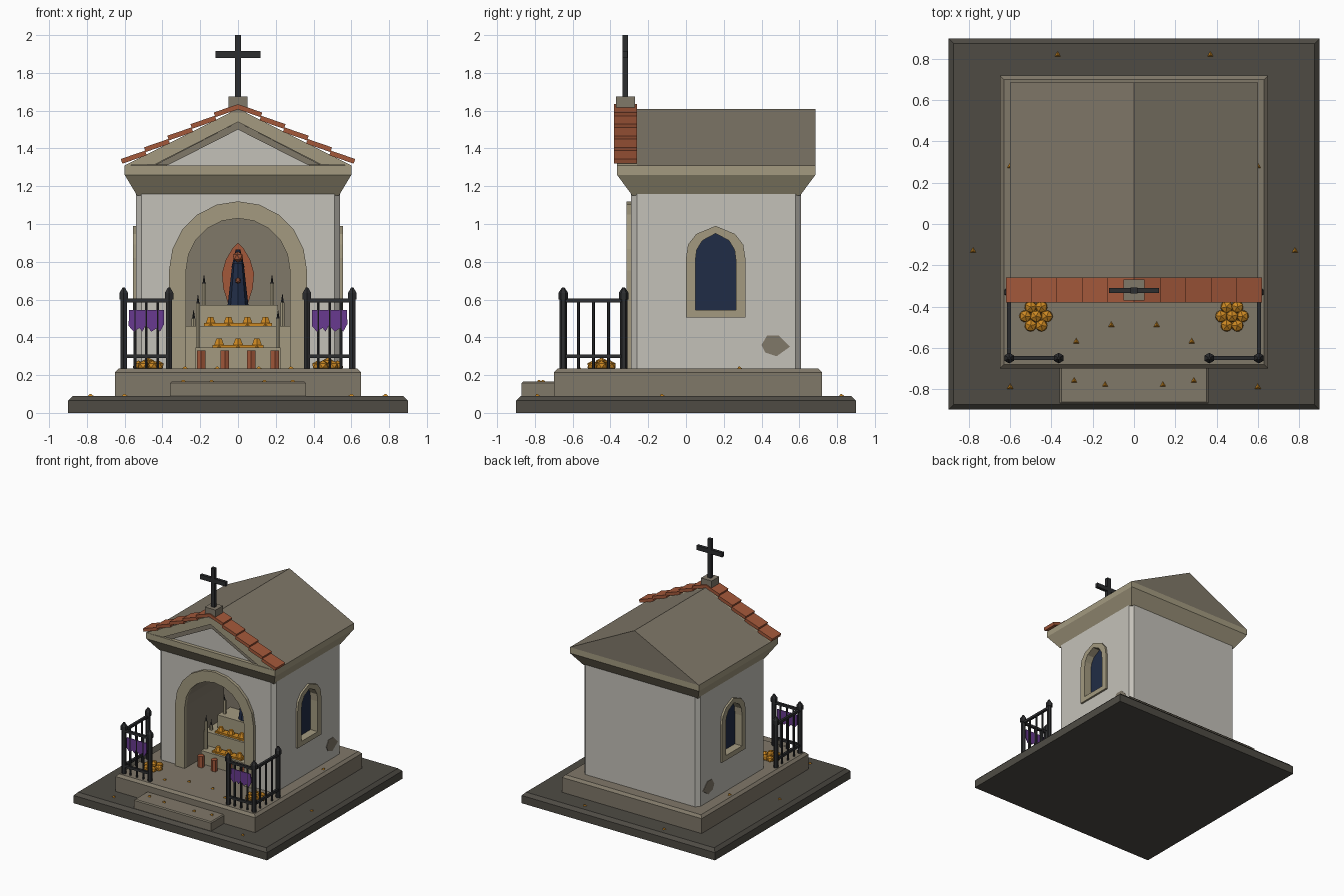
import bpy, bmesh, math, random
from mathutils import Matrix, Vector

random.seed(4)
cube = bpy.data.objects.get("Cube")
if cube:
    bpy.data.objects.remove(cube, do_unlink=True)


def material(name, hexa):
    rgb = [int(hexa[i:i + 2], 16) / 255 for i in (0, 2, 4)]
    lin = [c / 12.92 if c < 0.04 else ((c + 0.055) / 1.055) ** 2.4 for c in rgb]
    m = bpy.data.materials.new(name)
    m.use_nodes = True
    m.diffuse_color = (*lin, 1)
    m.node_tree.nodes["Principled BSDF"].inputs["Base Color"].default_value = (*lin, 1)
    return m


plaster = material("plaster", "c4c1b9")
trim = material("sandstone trim", "a39a80")
stone = material("grey stone", "807869")
paving = material("dark paving", "4e4b44")
clay = material("terracotta", "a3583a")
iron = material("black iron", "2c2d2f")
gold = material("marigold", "cc8822")
navy = material("navy", "202c46")
purple = material("purple cloth", "683a90")


def finish(name, bm, mat):
    bmesh.ops.recalc_face_normals(bm, faces=bm.faces)
    me = bpy.data.meshes.new(name)
    bm.to_mesh(me)
    bm.free()
    me.materials.append(mat)
    ob = bpy.data.objects.new(name, me)
    bpy.context.collection.objects.link(ob)
    return ob


def box(name, lo, hi, mat, bevel=0, edges=None, shrink=None, turn=0):
    """Box between two corners; optional bevel of top or upright edges, narrowed foot, tilt about y."""
    lo, hi = Vector(lo), Vector(hi)
    mid, size = (lo + hi) / 2, hi - lo
    bm = bmesh.new()
    bmesh.ops.create_cube(bm, size=1)
    for v in bm.verts:
        v.co = Vector(a * b for a, b in zip(v.co, size))
        if shrink and v.co.z < 0:
            v.co.x *= shrink[0]
            v.co.y *= shrink[1]
    if bevel:
        if edges == "upright":
            chosen = [e for e in bm.edges if abs(e.verts[0].co.z - e.verts[1].co.z) > 0.01]
        else:
            chosen = [e for e in bm.edges if all(v.co.z > 0 for v in e.verts)]
        bmesh.ops.bevel(bm, geom=chosen, offset=bevel, segments=1, affect="EDGES")
    bm.transform(Matrix.Translation(mid) @ Matrix.Rotation(turn, 4, "Y"))
    return finish(name, bm, mat)


def plate(name, pts, axis, a, b, mat):
    """Extrude a 2D outline (across, up) from a to b along x or y."""
    bm = bmesh.new()
    place = (lambda p: (a, p[0], p[1])) if axis == "x" else (lambda p: (p[0], a, p[1]))
    face = bm.faces.new([bm.verts.new(place(p)) for p in pts])
    moved = bmesh.ops.extrude_face_region(bm, geom=[face])["geom"]
    step = (b - a, 0, 0) if axis == "x" else (0, b - a, 0)
    bmesh.ops.translate(bm, vec=step, verts=[v for v in moved if isinstance(v, bmesh.types.BMVert)])
    return finish(name, bm, mat)


def spindle(name, x, y, z0, z1, r1, r2, mat, sides=6):
    bm = bmesh.new()
    bmesh.ops.create_cone(bm, cap_ends=True, segments=sides, radius1=r1, radius2=r2, depth=z1 - z0,
                          matrix=Matrix.Translation((x, y, (z0 + z1) / 2)))
    return finish(name, bm, mat)


def lump(name, x, y, z, r, mat, flat=1.0, level=1):
    bm = bmesh.new()
    bmesh.ops.create_icosphere(bm, subdivisions=level, radius=r)
    bm.transform(Matrix.Translation((x, y, z)) @ Matrix.Rotation(random.uniform(0, 3), 4, "Z")
                 @ Matrix.Diagonal((1, 1, flat, 1)))
    return finish(name, bm, mat)


def round_arch(r, foot, spring, n=10):
    head = [(r * math.cos(math.pi * i / n), spring + r * math.sin(math.pi * i / n)) for i in range(n + 1)]
    return [(r, foot)] + head + [(-r, foot)]


def pointed_arch(w, foot, spring, top, mid=0.157):
    half = [(1, 0), (0.93, 0.42), (0.65, 0.75)]
    shape = half + [(0, 1)] + [(-u, v) for u, v in reversed(half)]
    head = [(mid + w * u, spring + (top - spring) * v) for u, v in shape]
    return [(mid + w, foot)] + head + [(mid - w, foot)]


# Ground slab, plinth and step
box("ground_slab", (-0.9, -0.9, 0), (0.9, 0.9, 0.09), paving, 0.025)
box("plinth", (-0.65, -0.7, 0.09), (0.65, 0.72, 0.235), stone, 0.02)
box("front_step", (-0.36, -0.87, 0.09), (0.36, -0.69, 0.165), stone, 0.008)

# Walls with niche and window recesses cut in
walls = box("walls", (-0.54, -0.29, 0.22), (0.54, 0.61, 1.16), plaster, 0.03, "upright")
walls.data.materials.append(stone)
cutters = [plate("niche_cutter", round_arch(0.275, 0.15, 0.755), "y", -0.4, 0.2, stone)]
for s in (-1, 1):
    cutters.append(plate("window_cutter", pointed_arch(0.11, 0.54, 0.8, 0.953), "x", s * 0.48, s * 0.7, stone))
bpy.context.view_layer.objects.active = walls
for c in cutters:
    c.hide_render = True
    mod = walls.modifiers.new("cut", "BOOLEAN")
    mod.operation, mod.solver, mod.object = "DIFFERENCE", "EXACT", c
    bpy.ops.object.modifier_apply(modifier=mod.name)
for c in cutters:
    bpy.data.objects.remove(c, do_unlink=True)
for p in walls.data.polygons:
    inside = abs(p.center.x) < 0.5 and -0.28 < p.center.y < 0.5 and 0.23 < p.center.z < 1.1
    p.material_index = 1 if inside else 0

# Portal surround
plate("portal_surround", round_arch(0.365, 0.235, 0.755) + round_arch(0.275, 0.235, 0.755)[::-1],
      "y", -0.315, -0.28, trim)

# Side windows and bare patches in the plaster
for s in (-1, 1):
    outline = pointed_arch(0.157, 0.545, 0.82, 0.99) + pointed_arch(0.108, 0.545, 0.8, 0.95)[::-1]
    plate("window_frame", outline, "x", s * 0.485, s * 0.556, trim)
    a, b = sorted((s * 0.485, s * 0.556))
    box("window_sill", (a, 0, 0.505), (b, 0.314, 0.546), trim)
    plate("window_glass", pointed_arch(0.109, 0.54, 0.8, 0.951), "x", s * 0.482, s * 0.49, navy)
    patch = [(0.4, 0.36), (0.43, 0.41), (0.49, 0.41), (0.55, 0.35), (0.48, 0.3), (0.42, 0.32)]
    plate("bare_patch", patch, "x", s * 0.538, s * 0.544, stone)

# Cornice and roof
box("cornice_flare", (-0.6, -0.365, 1.15), (0.6, 0.685, 1.26), trim, shrink=(0.89, 0.845))
box("cornice_band", (-0.6, -0.365, 1.26), (0.6, 0.685, 1.31), trim)
gable = [(-0.6, 1.31), (0.6, 1.31), (0, 1.61)]
plate("roof", gable, "y", -0.26, 0.685, stone)

# Pediment with a recessed panel
rake = [(-0.6, 1.31), (0, 1.61), (0.6, 1.31), (0.44, 1.315), (0, 1.54), (-0.44, 1.315)]
plate("pediment_frame", rake, "y", -0.365, -0.26, trim)
inner = [(-0.44, 1.312), (0, 1.54), (0.44, 1.312), (0.37, 1.312), (0, 1.5), (-0.37, 1.312)]
plate("pediment_moulding", inner, "y", -0.35, -0.27, stone)
plate("pediment_panel", [(-0.38, 1.31), (0.38, 1.31), (0, 1.51)], "y", -0.335, -0.27, plaster)

# Stepped roof tiles along the front gable
for s in (-1, 1):
    for i in range(5):
        x = 0.06 + 0.123 * i
        z = 1.63 - 0.5 * x
        box("roof_tile", (s * x - 0.068, -0.38, z - 0.013), (s * x + 0.068, -0.26, z + 0.013), clay,
            turn=s * math.radians(19))

# Cross on its block
box("cross_block", (-0.05, -0.37, 1.59), (0.05, -0.27, 1.675), stone)
box("cross_upright", (-0.017, -0.337, 1.67), (0.017, -0.307, 2), iron)
box("cross_arm", (-0.12, -0.335, 1.878), (0.12, -0.309, 1.915), iron)

# Altar tiers
for w, y, z in ((0.225, -0.17, 0.345), (0.274, -0.07, 0.46), (0.212, 0.03, 0.572)):
    box("altar_tier", (-w, y, 0.23), (w, 0.2, z), trim)

# Flowers on the tiers
for y, z, xs in ((-0.12, 0.345, (-0.1, 0, 0.1)), (-0.02, 0.46, (-0.145, -0.05, 0.05, 0.145))):
    box("flower_bed", (xs[0] - 0.035, y - 0.03, z), (xs[-1] + 0.035, y + 0.03, z + 0.015), gold)
    for x in xs:
        spindle("altar_flower", x, y, z, z + 0.048, 0.036, 0.016, gold)

# Statue and its backing
side = [(0.03, 0.87), (0.065, 0.81), (0.085, 0.74), (0.078, 0.66), (0.05, 0.57)]
plate("statue_backing", [(0, 0.9)] + side + [(-x, z) for x, z in reversed(side)], "y", 0.15, 0.17, clay)
spindle("statue_robe", 0, 0.1, 0.57, 0.79, 0.055, 0.03, navy, 8)
spindle("statue_veil", 0, 0.115, 0.77, 0.865, 0.035, 0.012, navy, 8)
lump("statue_head", 0, 0.09, 0.825, 0.03, clay)
lump("statue_hands", 0, 0.055, 0.7, 0.017, clay)

# Candles
for s in (-1, 1):
    for x, y, z0, z1 in ((0.18, 0.08, 0.57, 0.685), (0.212, -0.12, 0.345, 0.58 if s < 0 else 0.5),
                         (0.235, -0.02, 0.46, 0.585 if s > 0 else 0.5)):
        spindle("tall_candle", s * x, y, z0, z1, 0.013, 0.013, trim)
        spindle("candle_flame", s * x, y, z1, z1 + 0.05, 0.008, 0, iron, 4)
    for x in (0.07, 0.195):
        spindle("votive_candle", s * x, -0.215, 0.235, 0.33, 0.026, 0.026, clay)

# Corner railings, banners and flower heaps
for s in (-1, 1):
    for x, y in ((0.365, -0.65), (0.605, -0.65), (0.605, -0.33)):
        spindle("railing_post", s * x, y, 0.235, 0.61, 0.019, 0.019, iron)
        spindle("post_cap", s * x, y, 0.6, 0.635, 0.026, 0.026, iron)
        spindle("post_tip", s * x, y, 0.635, 0.665, 0.026, 0.006, iron)
    for z in (0.3, 0.595):
        a, b = sorted((s * 0.365, s * 0.605))
        box("front_rail", (a, -0.66, z - 0.01), (b, -0.64, z + 0.01), iron)
        box("side_rail", (s * 0.605 - 0.01, -0.65, z - 0.01), (s * 0.605 + 0.01, -0.33, z + 0.01), iron)
    for i in (1, 2, 3):
        for x, y in ((0.365 + 0.06 * i, -0.65), (0.605, -0.65 + 0.08 * i)):
            spindle("railing_bar", s * x, y, 0.235, 0.6, 0.008, 0.008, iron)
    for mid in (0.438, 0.532):
        hem = [(-0.045, 0.545), (0.045, 0.545), (0.047, 0.47), (0.025, 0.43), (0.01, 0.45), (-0.02, 0.43), (-0.047, 0.46)]
        plate("cloth_banner", [(s * mid + u, v) for u, v in hem], "y", -0.656, -0.649, purple)
    for i in range(7):
        ang = i * math.tau / 6
        r = 0.052 if i < 6 else 0
        lump("flower_heap", s * 0.475 + r * math.cos(ang), -0.447 + r * math.sin(ang),
             0.25 if r else 0.265, 0.033, gold, 0.85)

# Scattered petals on slab, step and plinth
petals = {0.09: ((0.37, 0.82), (0.78, -0.13), (0.6, -0.79)), 0.165: ((0.29, -0.76), (0.14, -0.78)),
          0.235: ((0.11, -0.49), (0.28, -0.57), (0.6, 0.28))}
for z, spots in petals.items():
    for x, y in spots:
        for s in (-1, 1):
            spindle("petal", s * x, y, z, z + 0.01, 0.017, 0.004, gold, 3)
